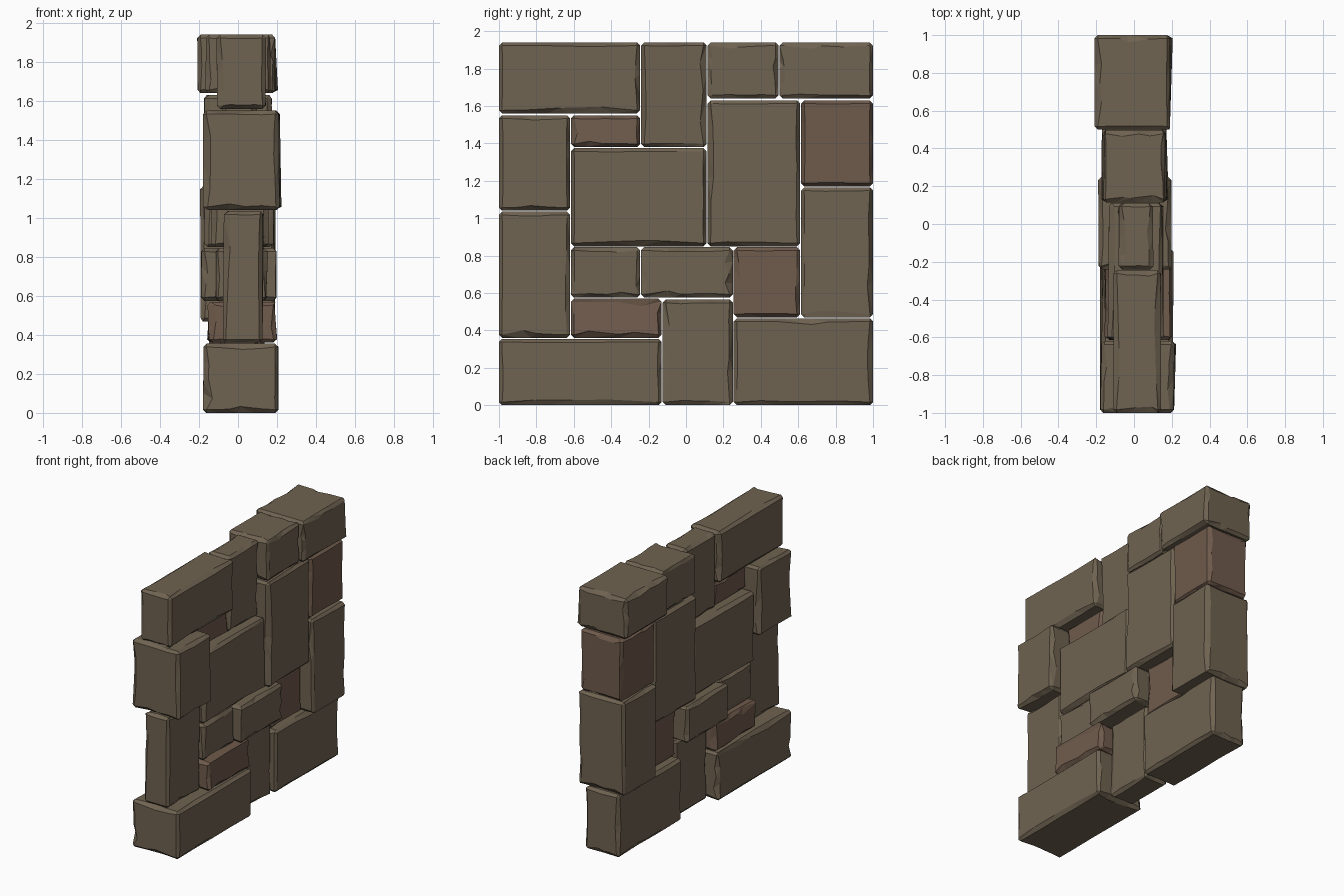
import bpy, bmesh, random
from mathutils import Vector

if "Cube" in bpy.data.objects:
    bpy.data.objects.remove(bpy.data.objects["Cube"])

random.seed(7)


def material(name, color):
    m = bpy.data.materials.new(name)
    m.diffuse_color = (*color, 1)
    m.use_nodes = True
    m.node_tree.nodes["Principled BSDF"].inputs["Base Color"].default_value = m.diffuse_color
    return m


GREY = material("grey_brown_stone", (0.16, 0.125, 0.083))
RED = material("reddish_stone", (0.16, 0.105, 0.072))


def stone(name, x0, x1, y0, y1, z0, z1, mat):
    """Block with chamfered edges whose chamfer lines waver like chipped stone."""
    bm = bmesh.new()
    bmesh.ops.create_cube(bm, size=1)
    size = Vector((x1 - x0, y1 - y0, z1 - z0))
    mid = Vector((x0 + x1, y0 + y1, z0 + z1)) / 2
    for v in bm.verts:
        v.co = Vector([a * b for a, b in zip(v.co, size)]) + mid
    bmesh.ops.bevel(bm, geom=bm.edges[:], offset=0.017, segments=1,
                    affect='EDGES', profile=0.5)
    bm.normal_update()

    # Chip the border between each flat side and its chamfers
    for e in [e for e in bm.edges if e.calc_length() > 0.08]:
        flat = max(e.link_faces, key=lambda f: max(abs(c) for c in f.normal))
        along = (e.verts[1].co - e.verts[0].co).normalized()
        inward = flat.normal.cross(along)
        if inward.dot(mid - e.verts[0].co) < 0:
            inward = -inward
        length = e.calc_length()
        a, b = e.verts[0].co.copy(), e.verts[1].co.copy()
        cuts = 1 if length < 0.2 else 3
        fracs = sorted((i + random.uniform(0.65, 1.35)) / (cuts + 1) for i in range(cuts))
        edge, last = e, e.verts[1]
        for t in fracs:
            start = edge.other_vert(last)
            t_here = (a.lerp(b, t) - start.co).length / edge.calc_length()
            new_edge, v = bmesh.utils.edge_split(edge, start, t_here)
            edge = next(k for k in v.link_edges if last in k.verts)
            v.tag = True
            v.co = a.lerp(b, t)
        depth = random.choice((0.004, 0.008, 0.014, 0.02))
        for v in [v for v in bm.verts if v.tag]:
            v.co += inward * random.uniform(0, depth)
            if random.random() < 0.06:
                v.co += inward * 0.014
            v.tag = False

    bm.normal_update()
    chamfers = [f for f in bm.faces if max(abs(c) for c in f.normal) < 0.99]
    bmesh.ops.triangulate(bm, faces=chamfers)
    bmesh.ops.recalc_face_normals(bm, faces=bm.faces[:])
    me = bpy.data.meshes.new(name)
    bm.to_mesh(me)
    bm.free()
    me.materials.append(mat)
    ob = bpy.data.objects.new(name, me)
    bpy.context.collection.objects.link(ob)


# Stones: x range (thickness), y range, z range
stones = [
    # top course
    (-.11, .14, -1, -.245, 1.56, 1.94),
    (-.085, .09, -.24, .11, 1.38, 1.94),
    (-.17, .165, .115, .495, 1.64, 1.94),
    (-.21, .19, .50, 1, 1.64, 1.94),
    # middle courses
    (-.18, .205, -1, -.62, 1.04, 1.55),
    (-.14, .14, -.615, .11, .85, 1.375),
    (-.175, .165, .115, .61, .85, 1.63),
    (-.20, .18, .615, 1, .47, 1.165),
    (-.08, .12, -1, -.62, .36, 1.035),
    (-.12, .14, -.615, -.245, .575, .845),
    (-.19, .195, -.24, .25, .575, .845),
    # bottom course
    (-.18, .205, -1, -.13, 0, .355),
    (-.09, .10, -.125, .25, 0, .565),
    (-.15, .13, .255, 1, 0, .465),
]
red_stones = [
    (-.07, .08, -.615, -.245, 1.38, 1.55),
    (-.18, .16, .615, 1, 1.17, 1.63),
    (-.10, .09, .255, .61, .47, .845),
    (-.16, .18, -.615, -.13, .36, .57),
]
for i, box in enumerate(stones, 1):
    stone(f"wall_stone_{i:02d}", *box, GREY)
for i, box in enumerate(red_stones, 1):
    stone(f"red_wall_stone_{i:02d}", *box, RED)
